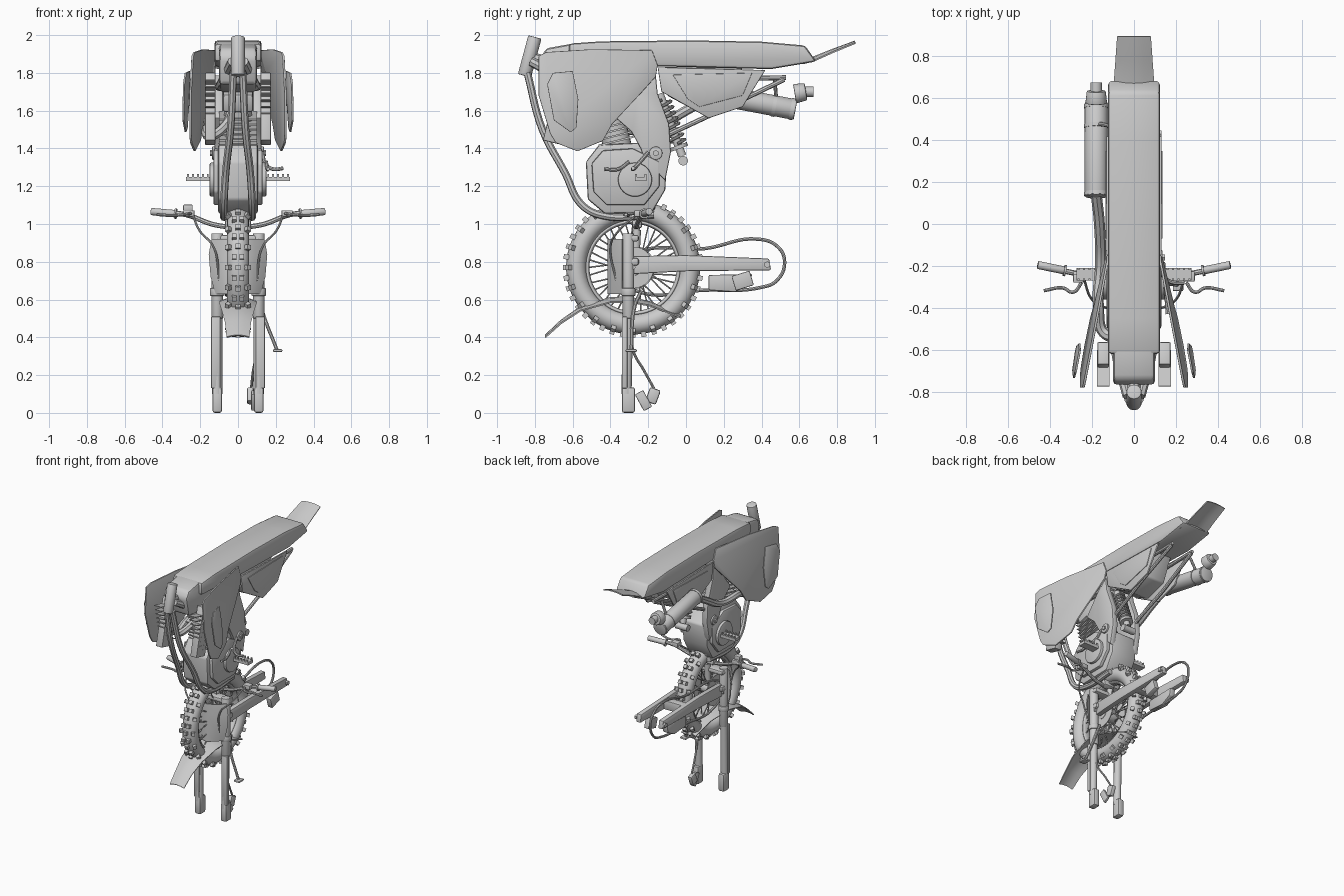
import bpy, bmesh, math
from mathutils import Vector, Matrix

if "Cube" in bpy.data.objects:
    bpy.data.objects.remove(bpy.data.objects["Cube"])

def link(name, bm, bevel=0):
    bmesh.ops.recalc_face_normals(bm, faces=bm.faces)
    me = bpy.data.meshes.new(name)
    bm.to_mesh(me)
    bm.free()
    ob = bpy.data.objects.new(name, me)
    bpy.context.collection.objects.link(ob)
    if bevel:
        m = ob.modifiers.new("bevel", 'BEVEL')
        m.width, m.segments, m.limit_method = bevel, 2, 'ANGLE'
    return ob

def prism(name, pts, x0, x1, bevel=0):
    """Side profile of (y, z) points between x0 and x1 (numbers or functions of y, z)."""
    f = lambda x, p: x(*p) if callable(x) else x
    bm = bmesh.new()
    a = [bm.verts.new((f(x0, p), *p)) for p in pts]
    b = [bm.verts.new((f(x1, p), *p)) for p in pts]
    bm.faces.new(a)
    bm.faces.new(b[::-1])
    for i in range(len(pts)):
        j = (i + 1) % len(pts)
        bm.faces.new((a[i], a[j], b[j], b[i]))
    return link(name, bm, bevel)

def add_cyl(bm, p, q, r, r2=None, n=24):
    p, q = Vector(p), Vector(q)
    d = q - p
    mat = Matrix.Translation((p + q) / 2) @ d.to_track_quat('Z', 'Y').to_matrix().to_4x4()
    bmesh.ops.create_cone(bm, cap_ends=True, segments=n, radius1=r, radius2=r if r2 is None else r2,
                          depth=d.length, matrix=mat)

def cyl(name, p, q, r, r2=None, bevel=0, n=24):
    bm = bmesh.new()
    add_cyl(bm, p, q, r, r2, n)
    return link(name, bm, bevel)

def add_box(bm, c, s, rot=Matrix()):
    bmesh.ops.create_cube(bm, size=1, matrix=Matrix.Translation(c) @ rot @ Matrix.Diagonal((*s, 1)))

def box(name, c, s, tilt=0, bevel=0.006):
    bm = bmesh.new()
    add_box(bm, c, s, Matrix.Rotation(tilt, 4, 'X'))
    return link(name, bm, bevel)

def tube(name, pts, r, cyclic=False, smooth=True):
    cu = bpy.data.curves.new(name, 'CURVE')
    cu.dimensions, cu.bevel_depth, cu.bevel_resolution, cu.use_fill_caps = '3D', r, 2, True
    sp = cu.splines.new('BEZIER' if smooth else 'POLY')
    P = sp.bezier_points if smooth else sp.points
    P.add(len(pts) - 1)
    for p, c in zip(P, pts):
        if smooth:
            p.co = c
            p.handle_left_type = p.handle_right_type = 'AUTO'
        else:
            p.co = (*c, 1)
    sp.use_cyclic_u = cyclic
    sp.resolution_u = 8
    ob = bpy.data.objects.new(name, cu)
    bpy.context.collection.objects.link(ob)
    return ob

def strip(name, rows, t):
    """Arched sheet; rows are (y, z, half width, edge drop)."""
    bm = bmesh.new()
    g = [[bm.verts.new((w * u, y, z - d * u * u)) for u in (-1, -.5, 0, .5, 1)] for y, z, w, d in rows]
    for r0, r1 in zip(g, g[1:]):
        for i in range(4):
            bm.faces.new((r0[i], r0[i + 1], r1[i + 1], r1[i]))
    ob = link(name, bm)
    m = ob.modifiers.new("thick", 'SOLIDIFY')
    m.thickness, m.offset = t, 0
    return ob

# seat, tank and rear flap
prism("seat", [(-.62, 1.955), (-.45, 1.967), (.02, 1.972), (.4, 1.965), (.63, 1.945), (.69, 1.86),
               (.45, 1.82), (-.15, 1.835), (-.62, 1.86)], -.125, .125, .018)
prism("tank", [(-.77, 1.88), (-.74, 1.93), (-.6, 1.955), (-.2, 1.9), (-.2, 1.75), (-.5, 1.7), (-.74, 1.74)],
      -.1, .1, .02)
strip("rear_flap", [(.62, 1.87, .105, .02), (.68, 1.885, .095, .02), (.78, 1.925, .088, .015), (.895, 1.967, .08, .01)], .008)
prism("air_box", [(-.12, 1.83), (.3, 1.83), (.22, 1.65), (.05, 1.6), (-.1, 1.68)], -.09, .09, .01)

# head tube, frame backbone
cyl("head_tube", (0, -.855, 1.785), (0, -.8, 1.99), .036, bevel=.005)
tube("backbone", [(0, -.82, 1.88), (0, -.5, 1.8), (0, -.2, 1.72)], .03)

# engine block, finned cylinder
prism("engine_case", [(-.53, 1.33), (-.46, 1.42), (-.25, 1.43), (-.1, 1.34), (-.11, 1.18), (-.18, 1.06),
                      (-.43, 1.055), (-.52, 1.13)], -.105, .105, .012)
up = Vector((0, -.25, 1)).normalized()
base = Vector((0, -.36, 1.4))
cyl("cylinder", base, base + up * .26, .075)
bm = bmesh.new()
for i in range(6):
    add_box(bm, base + up * (.04 + i * .028), (.2, .19, .01), Matrix.Rotation(.245, 4, 'X'))
link("cooling_fins", bm)
box("cylinder_head", base + up * .27, (.16, .2, .1), .245, .015)

shroud_x = lambda y, z: .125 + .188 * (-.14 - y) + .055 * (1.92 - z)
for s, side in ((1, "right"), (-1, "left")):
    off = lambda d, s=s: (lambda y, z: s * (shroud_x(y, z) + d))
    # flared shroud, separate vent panel and side panel
    prism("shroud_" + side, [(-.78, 1.89), (-.74, 1.91), (-.5, 1.925), (-.18, 1.92), (-.15, 1.84), (-.16, 1.78),
                             (-.25, 1.68), (-.39, 1.53), (-.44, 1.44), (-.575, 1.385), (-.69, 1.43), (-.72, 1.48),
                             (-.78, 1.68)], off(-.012), off(0), .004)
    prism("vent_panel_" + side, [(-.735, 1.74), (-.705, 1.8), (-.6, 1.81), (-.57, 1.66), (-.58, 1.51), (-.61, 1.485),
                                 (-.7, 1.55)], off(.035), off(.045), .003)
    prism("side_panel_" + side, [(-.15, 1.83), (.42, 1.815), (.3, 1.62), (.12, 1.56), (-.13, 1.7)],
          s * .118, s * .132, .005)
    prism("number_panel_" + side, [(-.07, 1.79), (.35, 1.8), (.3, 1.68), (.07, 1.62), (.01, 1.66)],
          s * .13, s * .137, .003)
    # radiator
    box("radiator_" + side, (s * .147, -.66, 1.61), (.055, .11, .37), -.24)
    bm = bmesh.new()
    for i in range(9):
        add_box(bm, (s * .147, -.72 + i * .008, 1.75 - i * .035), (.058, .11, .006), Matrix.Rotation(-.24, 4, 'X'))
    link("radiator_fins_" + side, bm)
    # frame spar, pivot and down tube cradle
    prism("frame_spar_" + side, [(-.16, 1.79), (-.26, 1.7), (-.37, 1.56), (-.29, 1.49), (-.24, 1.4), (-.22, 1.34),
                                 (-.11, 1.23), (-.08, 1.38), (-.09, 1.53), (-.15, 1.69)], s * .08, s * .125, .008)
    cyl("pivot_bolt_" + side, (s * .12, -.16, 1.375), (s * .137, -.16, 1.375), .035, bevel=.004)
    cyl("pivot_nut_" + side, (s * .13, -.16, 1.375), (s * .147, -.16, 1.375), .016, n=6)
    tube("down_tube_" + side, [(s * .025, -.84, 1.8), (s * .04, -.76, 1.5), (s * .065, -.64, 1.27),
                               (s * .075, -.55, 1.1), (s * .075, -.44, 1.045), (s * .075, -.17, 1.05)], .02)
    tube("upper_spar_" + side, [(s * .03, -.82, 1.86), (s * .085, -.6, 1.75), (s * .1, -.2, 1.73)], .025)
    # engine cover and foot peg
    prism("engine_cover_" + side, [(-.5, 1.32), (-.44, 1.39), (-.28, 1.4), (-.14, 1.33), (-.14, 1.2),
                                   (-.22, 1.1), (-.42, 1.1), (-.49, 1.17)], s * .1, s * .13, .01)
    cyl("clutch_cover_" + side, (s * .12, -.27, 1.235), (s * .15, -.27, 1.235), .09, bevel=.008, n=32)
    bm = bmesh.new()
    add_box(bm, (s * .21, -.24, 1.238), (.13, .06, .022))
    for i in range(5):
        for dy in (-.025, .025):
            add_box(bm, (s * (.16 + i * .026), -.24 + dy, 1.255), (.01, .01, .02))
    link("foot_peg_" + side, bm)
    # subframe rails
    tube("lower_rail_" + side, [(s * .09, -.1, 1.47), (s * .1, .2, 1.61), (s * .09, .52, 1.765)], .013, smooth=False)
    tube("upper_rail_" + side, [(s * .09, -.12, 1.76), (s * .09, .53, 1.775)], .013, smooth=False)
    # fork leg
    x = s * .11
    cyl("fork_upper_" + side, (x, -.305, .5), (x, -.305, .95), .031, bevel=.004)
    cyl("fork_lower_" + side, (x, -.315, .1), (x, -.305, .65), .027)
    cyl("fork_collar_" + side, (x, -.305, .62), (x, -.305, .66), .038, bevel=.004)
    box("fork_guard_" + side, (s * .118, -.325, .32), (.05, .03, .38))
    box("axle_lug_" + side, (x, -.305, .068), (.05, .07, .135), 0, .012)
    # swingarm arm with axle block
    prism("swingarm_" + side, [(-.28, .83), (.0, .835), (.44, .817), (.45, .755), (0, .75), (-.28, .735)],
          s * .075, s * .115, .008)
    cyl("axle_nut_" + side, (s * .11, .43, .785), (s * .13, .43, .785), .018, n=6)
    # grip, lever and perch
    cyl("grip_" + side, (s * .33, -.222, 1.055), (s * .46, -.195, 1.066), .019, bevel=.004)
    cyl("grip_flange_" + side, (s * .325, -.223, 1.054), (s * .335, -.221, 1.055), .027)
    box("lever_perch_" + side, (s * .26, -.25, 1.055), (.06, .05, .035))
    tube("lever_" + side, [(s * .25, -.28, 1.055), (s * .29, -.325, 1.05), (s * .34, -.305, 1.045), (s * .43, -.318, 1.05)], .008)
    tube("cable_" + side, [(s * .24, -.26, 1.05), (s * .2, -.36, .96), (s * .13, -.4, .88), (s * .1, -.37, .7)], .006)

# coil shock
a, b = Vector((0.04, -.14, 1.69)), Vector((0.04, -.02, 1.36))
d = (b - a).normalized()
u = Vector((1, 0, 0))
v = d.cross(u)
tube("shock_spring", [a + (b - a) * (.1 + .7 * i / 96) + .043 * (u * math.cos(i * math.pi / 6) + v * math.sin(i * math.pi / 6))
                      for i in range(97)], .008, smooth=False)
cyl("shock_body", a, b, .022)
cyl("shock_cap", a + d * .29, a + d * .31, .048)
cyl("shock_eye", (-.01, -.015, 1.335), (.09, -.015, 1.335), .025)

# exhaust with detached end cap
p, q = Vector((-.18, .13, 1.69)), Vector((-.18, .58, 1.605))
cyl("muffler", p, q, .055, bevel=.006, n=32)
for i, t in enumerate((.03, .75, .96)):
    cyl("muffler_band_%d" % i, p.lerp(q, t - .02), p.lerp(q, t + .02), .058, n=32)
cyl("muffler_cap", (-.18, .575, 1.69), (-.18, .635, 1.7), .052, .045, bevel=.006)
cyl("muffler_tip", (-.18, .63, 1.7), (-.18, .675, 1.7), .027)
tube("exhaust_pipe", [(-.18, .14, 1.685), (-.165, 0, 1.6), (-.16, -.2, 1.5), (-.17, -.38, 1.5), (-.13, -.53, 1.47),
                      (-.06, -.5, 1.53), (-.03, -.44, 1.6)], .026)
tube("muffler_hanger", [(-.12, .47, 1.76), (-.18, .48, 1.64)], .01, smooth=False)

# wheel: knobbly tyre, rim, spokes, hub, disc and sprocket
C = Vector((0, -.28, .77))
R = Matrix.Translation(C)
def ring(name, R0, r, wide):
    bpy.ops.mesh.primitive_torus_add(major_radius=R0, minor_radius=r, major_segments=64, minor_segments=16,
                                     location=C, rotation=(0, math.pi / 2, 0))
    ob = bpy.context.object
    ob.name, ob.scale = name, (1, 1, wide)
ring("tyre", .3, .055, 1.08)
ring("rim", .243, .012, 2.5)
bm = bmesh.new()
for i in range(40):
    rot = Matrix.Rotation(i * math.tau / 40, 4, 'X')
    for x, r, tilt in (((-.02, .355, 0), (.02, .355, 0)) if i % 2 else ((-.048, .337, -.7), (.048, .337, .7), (0, .355, 0))):
        bmesh.ops.create_cube(bm, size=1, matrix=R @ rot @ Matrix.Translation((x, 0, r)) @ Matrix.Rotation(tilt, 4, 'Y')
                              @ Matrix.Diagonal((.026, .026, .034, 1)))
link("tyre_knobs", bm)
bm = bmesh.new()
for i in range(36):
    s = 1 if i % 2 else -1
    t = i * math.tau / 36
    k = t + (.5 if i % 4 < 2 else -.5)
    add_cyl(bm, C + Vector((s * .035, .05 * math.cos(k), .05 * math.sin(k))),
            C + Vector((s * .008, .238 * math.cos(t), .238 * math.sin(t))), .004, n=6)
link("spokes", bm)
cyl("hub", C + Vector((-.06, 0, 0)), C + Vector((.06, 0, 0)), .045, bevel=.006)
cyl("brake_disc", C + Vector((.05, 0, 0)), C + Vector((.056, 0, 0)), .11, n=40)
cyl("sprocket", C + Vector((-.062, 0, 0)), C + Vector((-.056, 0, 0)), .115, n=40)
cyl("axle", (-.13, -.28, .77), (.13, -.28, .77), .012)
# chain and chain guide
tube("chain", [(-.06, -.26, .85), (.1, .89 * .05 + .02, .865), (-.06, .38, .92), (-.06, .48, .88), (-.06, .52, .8),
               (-.06, .48, .7), (-.06, .4, .665), (-.06, .1, .655), (-.06, -.26, .645), (-.06, -.38, .75)][:1] +
     [(-.06, .1, .87), (-.06, .38, .92), (-.06, .485, .88), (-.06, .522, .8), (-.06, .48, .7), (-.06, .4, .665),
      (-.06, .1, .65), (-.06, -.26, .645), (-.06, -.375, .75)], .009, True)
prism("chain_guide", [(.12, .73), (.35, .735), (.34, .68), (.26, .64), (.12, .65)], -.085, -.04, .006)
box("rear_caliper", (.09, .3, .7), (.04, .1, .08), .3)
box("swingarm_bridge", (0, .135, .79), (.16, .06, .07))

# front fender and curved front plate
strip("front_fender", [(-.745, .41, .06, .01), (-.66, .49, .068, .015), (-.56, .56, .085, .02), (-.4, .61, .1, .025),
                       (-.3, .612, .1, .025), (-.19, .587, .08, .02), (-.03, .52, .06, .015)], .008)
bm = bmesh.new()
g = [[bm.verts.new((w * u, -.42 + .08 * u * u, z)) for u in (-1, -.6, -.2, .2, .6, 1)]
     for z, w in ((.92, .14), (.84, .155), (.72, .145), (.63, .12))]
for r0, r1 in zip(g, g[1:]):
    for i in range(5):
        bm.faces.new((r0[i], r0[i + 1], r1[i + 1], r1[i]))
link("front_plate", bm).modifiers.new("thick", 'SOLIDIFY').thickness = .008

# triple clamps, handlebar, instruments
box("upper_clamp", (0, -.29, .925), (.27, .08, .035), 0, .012)
box("lower_clamp", (0, -.29, .8), (.27, .08, .04), 0, .012)
cyl("steering_stem", (0, -.27, .78), (0, -.26, .97), .022)
tube("handlebar", [(-.46, -.195, 1.066), (-.28, -.235, 1.05), (-.12, -.26, .995), (0, -.26, .985), (.12, -.26, .995),
                   (.28, -.235, 1.05), (.46, -.195, 1.066)], .013)
box("bar_pad", (0, -.26, 1.0), (.14, .05, .05), .2, .012)
box("fluid_reservoir", (-.265, -.26, 1.085), (.05, .04, .035))

# gear lever, kick lever, stand, front caliper and hose
tube("pedal", [(.15, -.3, 1.33), (.155, -.36, 1.29), (.16, -.43, 1.29)], .009)
tube("kick_lever", [(.13, -.2, 1.38), (.15, -.26, 1.31), (.19, -.28, 1.29), (.24, -.28, 1.295)], .01)
tube("stand", [(.11, -.24, .64), (.12, -.27, .57), (.205, -.29, .335)], .01)
box("stand_foot", (.21, -.29, .33), (.05, .06, .015))
tube("brake_hose", [(.1, -.29, .45), (.1, -.28, .33), (.08, -.22, .22), (.07, -.17, .13)], .007)
box("front_caliper", (.065, -.175, .09), (.035, .06, .08), -.35, .01)
box("caliper_bracket", (.08, -.225, .065), (.02, .05, .1), .5)
box("link_rod", (0, -.25, 1.03), (.05, .1, .06), .5)

# bake curves and modifiers, smooth rounded forms
bpy.ops.object.select_all(action='SELECT')
bpy.context.view_layer.objects.active = bpy.data.objects["seat"]
bpy.ops.object.convert(target='MESH')
bpy.ops.object.shade_smooth_by_angle(angle=math.radians(35))
